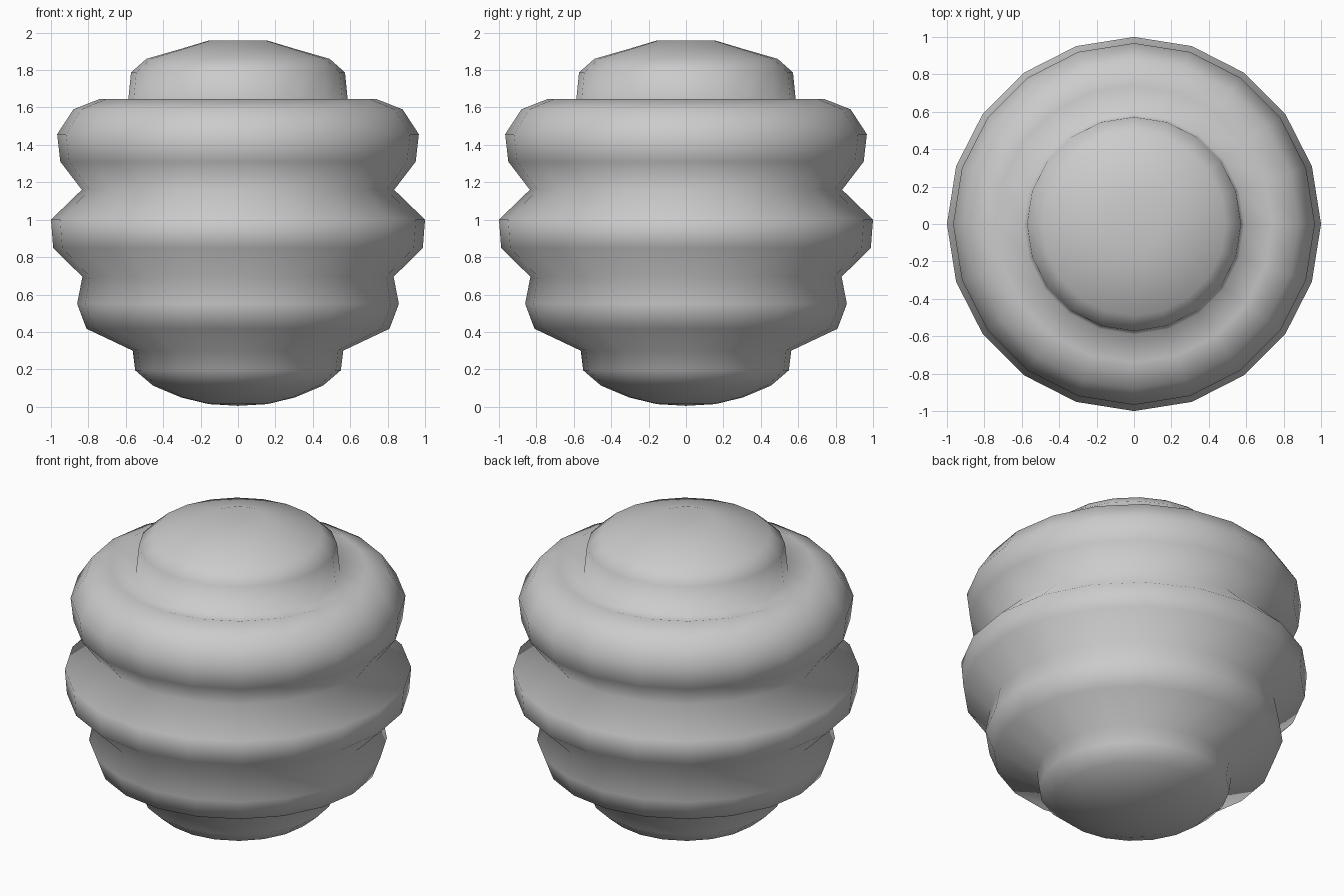
import bpy, bmesh, math

if "Cube" in bpy.data.objects:
    bpy.data.objects.remove(bpy.data.objects["Cube"])

SEGMENTS = 20

# Ribbed profile from bottom to top: (radius, height)
PROFILE = [
    (0.156, 0.014), (0.305, 0.05), (0.455, 0.113), (0.55, 0.195),
    (0.563, 0.30), (0.81, 0.417), (0.86, 0.55), (0.832, 0.695),
    (0.988, 0.848), (1.0, 1.0), (0.835, 1.16), (0.95, 1.31),
    (0.967, 1.457), (0.88, 1.59), (0.74, 1.645), (0.59, 1.61),
    (0.572, 1.787), (0.49, 1.86), (0.31, 1.912), (0.16, 1.957),
]
BOTTOM, TOP = 0.005, 1.935

bm = bmesh.new()

# Rings of the lathed body
rings = []
for r, z in PROFILE:
    rings.append([bm.verts.new((r * math.cos(2 * math.pi * i / SEGMENTS),
                                r * math.sin(2 * math.pi * i / SEGMENTS), z))
                  for i in range(SEGMENTS)])
low = bm.verts.new((0, 0, BOTTOM))
high = bm.verts.new((0, 0, TOP))

# Side bands and the two end caps
for i in range(SEGMENTS):
    j = (i + 1) % SEGMENTS
    for a, b in zip(rings, rings[1:]):
        bm.faces.new((a[i], a[j], b[j], b[i]))
    bm.faces.new((low, rings[0][j], rings[0][i]))
    bm.faces.new((high, rings[-1][i], rings[-1][j]))

for f in bm.faces:
    f.smooth = True

mesh = bpy.data.meshes.new("ribbed_ball")
bm.to_mesh(mesh)
bm.free()
bpy.context.collection.objects.link(bpy.data.objects.new("ribbed_ball", mesh))
